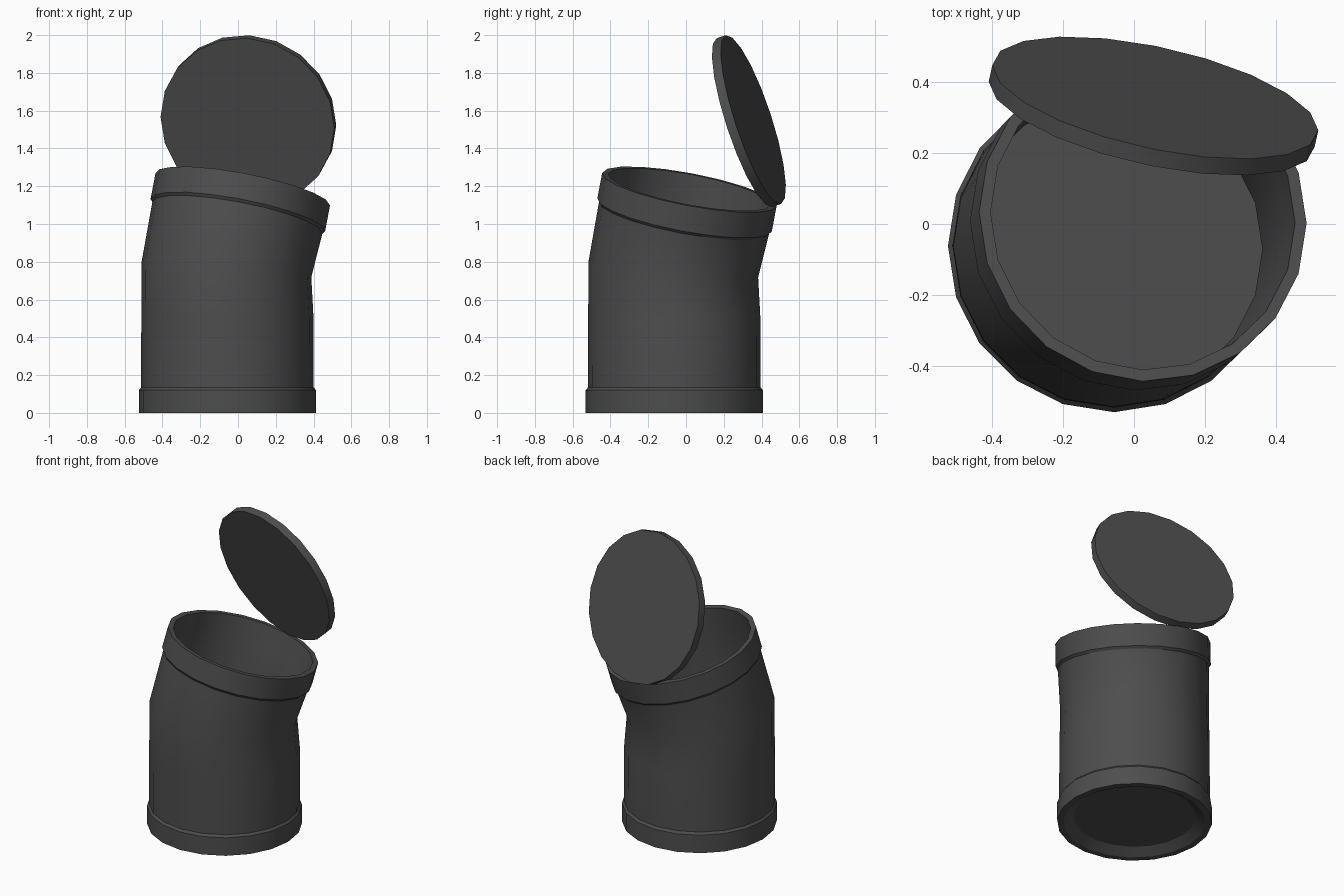
import bpy, bmesh, math
from mathutils import Vector, Matrix

if "Cube" in bpy.data.objects:
    bpy.data.objects.remove(bpy.data.objects["Cube"])

SIDES = 20
dark = bpy.data.materials.new("dark_grey")
dark.diffuse_color = (0.075, 0.075, 0.075, 1)
dark.use_nodes = True
dark.node_tree.nodes["Principled BSDF"].inputs["Base Color"].default_value = dark.diffuse_color


def frame(n):
    """Disc axes: x axis projected onto the plane of normal n, and its partner."""
    u = (Vector((1, 0, 0)) - n * n.x).normalized()
    return u, n.cross(u)


def loft(name, rings):
    """Skin a list of (centre, normal, radius) rings and cap both ends."""
    bm = bmesh.new()
    loops = []
    for c, n, r in rings:
        u, v = frame(n.normalized())
        angles = [2 * math.pi * i / SIDES for i in range(SIDES)]
        loops.append([bm.verts.new(c + (u * math.cos(a) + v * math.sin(a)) * r) for a in angles])
    for a, b in zip(loops, loops[1:]):
        for i in range(SIDES):
            j = (i + 1) % SIDES
            bm.faces.new((a[i], a[j], b[j], b[i]))
    bm.faces.new(loops[0][::-1])
    bm.faces.new(loops[-1])
    bmesh.ops.recalc_face_normals(bm, faces=bm.faces)
    me = bpy.data.meshes.new(name)
    bm.to_mesh(me)
    bm.free()
    me.materials.append(dark)
    ob = bpy.data.objects.new(name, me)
    bpy.context.collection.objects.link(ob)
    bpy.ops.object.select_all(action='DESELECT')
    ob.select_set(True)
    bpy.context.view_layer.objects.active = ob
    bpy.ops.object.shade_smooth_by_angle(angle=math.radians(30))
    return ob


up = Vector((0, 0, 1))
tilt = Vector((0.183, 0.183, 0.966)).normalized()   # axis of the bent upper half
mouth = Vector((0.025, 0.018, 1.183))               # centre of the rim top


def low(z, r):
    return Vector((-0.056, -0.062, z)), up, r


def high(t, r):
    return mouth + tilt * t, tilt, r


def bend(r):
    return Vector((-0.061, -0.067, 0.76)), up + tilt, r


# Can body: recessed base, foot band, bent wall, rim band, then the inside
loft("can_body", [
    low(0.04, 0.37), low(0.0, 0.43), low(0.0, 0.469), low(0.12, 0.469), low(0.135, 0.457),
    low(0.5, 0.456), bend(0.451), high(-0.155, 0.458), high(-0.14, 0.47), high(0, 0.47),
    high(0, 0.437), high(-0.14, 0.434), bend(0.425), low(0.5, 0.43), low(0.06, 0.43),
])

# Lid: thin disc standing open at the back
n = Vector((0.205, 0.93, 0.305)).normalized()
c = Vector((0.055, 0.333, 1.545))
loft("lid", [(c - n * 0.025, n, 0.47), (c + n * 0.025, n, 0.47)])
